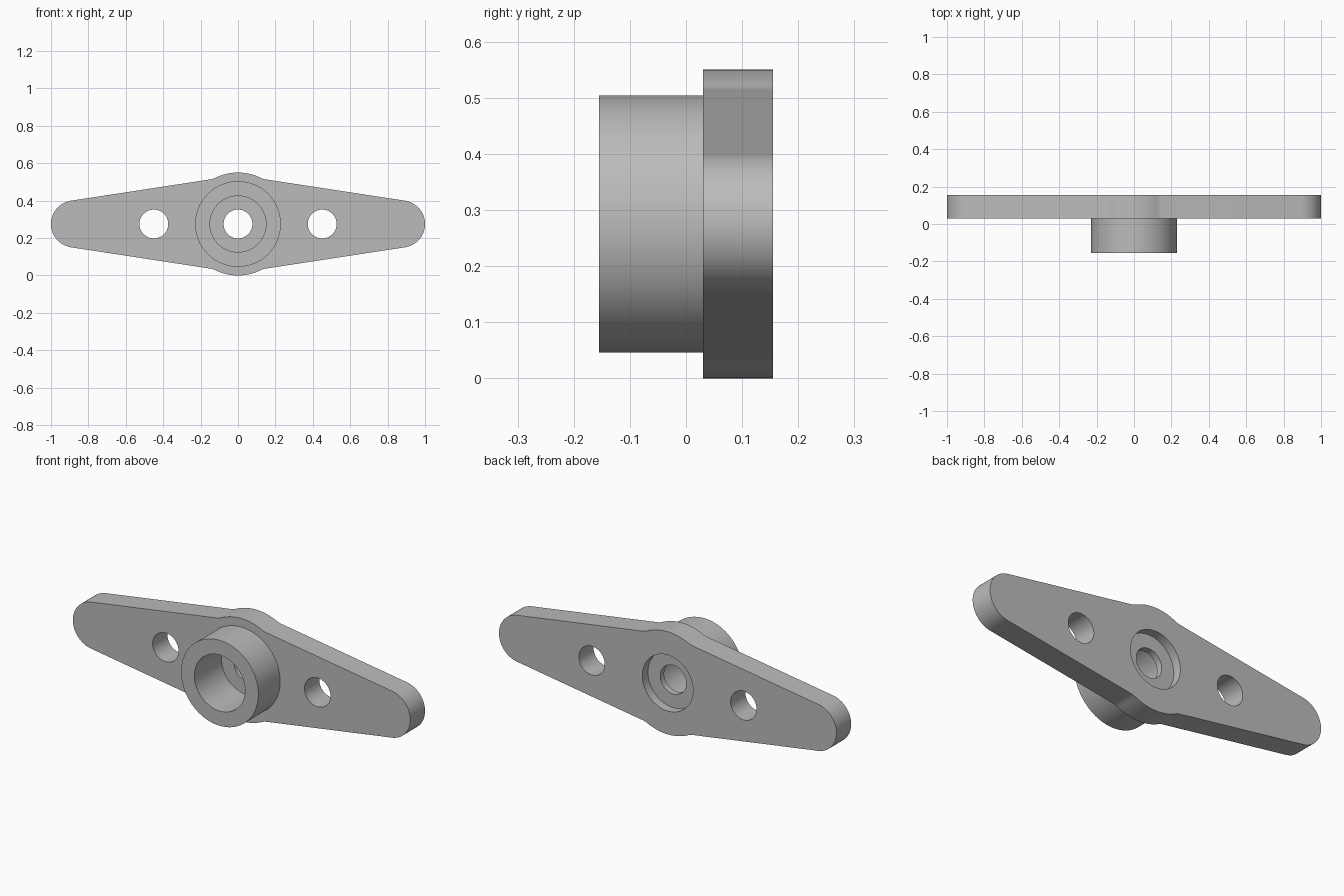
import bpy
import bmesh
from math import sin, cos, sqrt, atan2, pi, radians
from mathutils import Matrix

cube = bpy.data.objects.get("Cube")
if cube:
    bpy.data.objects.remove(cube)

CENTER_Z = 0.275
PLATE_FRONT, BACK, BOSS_FRONT = 0.03, 0.155, -0.155

grey = bpy.data.materials.new("plain grey")
grey.use_nodes = True
grey.diffuse_color = (0.5, 0.5, 0.5, 1)
grey.node_tree.nodes["Principled BSDF"].inputs["Base Color"].default_value = (0.5, 0.5, 0.5, 1)


def finish(name, bm):
    bmesh.ops.recalc_face_normals(bm, faces=bm.faces)
    mesh = bpy.data.meshes.new(name)
    bm.to_mesh(mesh)
    bm.free()
    mesh.materials.append(grey)
    obj = bpy.data.objects.new(name, mesh)
    bpy.context.collection.objects.link(obj)
    return obj


def cylinder(name, radius, y0, y1, x=0):
    """Cylinder lying along y."""
    bm = bmesh.new()
    place = Matrix.Translation((x, (y0 + y1) / 2, CENTER_Z)) @ Matrix.Rotation(pi / 2, 4, "X")
    bmesh.ops.create_cone(bm, cap_ends=True, segments=96, radius1=radius,
                          radius2=radius, depth=y1 - y0, matrix=place)
    return finish(name, bm)


def arc(cx, cz, radius, start, end, steps):
    return [(cx + radius * cos(start + (end - start) * i / steps),
             cz + radius * sin(start + (end - start) * i / steps))
            for i in range(steps + 1)]


def combine(target, tool, operation):
    mod = target.modifiers.new(operation, "BOOLEAN")
    mod.operation, mod.object, mod.solver = operation, tool, "EXACT"
    bpy.context.view_layer.objects.active = target
    bpy.ops.object.modifier_apply(modifier=mod.name)
    bpy.data.objects.remove(tool)


# Outline quarter: round tip, tapered edge, concave fillet, round hub
hub_r, tip_r, fillet_r, taper = 0.275, 0.126, 0.1, radians(8.7)
tip_x = 1 - tip_r
normal = pi / 2 - taper
edge_dist = tip_r + tip_x * sin(taper)
along = sqrt((hub_r + fillet_r) ** 2 - (edge_dist + fillet_r) ** 2)
fx = (edge_dist + fillet_r) * cos(normal) + along * cos(taper)
fz = (edge_dist + fillet_r) * sin(normal) - along * sin(taper)
hub_angle = atan2(fz, fx)
quarter = (arc(tip_x, 0, tip_r, 0, normal, 20)
           + arc(fx, fz, fillet_r, normal - pi, hub_angle - pi, 8)
           + arc(0, 0, hub_r, hub_angle, pi / 2, 12)[1:])
half = quarter + [(-x, z) for x, z in reversed(quarter[:-1])]
outline = half + [(x, -z) for x, z in reversed(half[1:-1])]

# Tapered plate
bm = bmesh.new()
face = bm.faces.new([bm.verts.new((x, PLATE_FRONT, z + CENTER_Z)) for x, z in outline])
side = bmesh.ops.extrude_face_region(bm, geom=[face])["geom"]
bmesh.ops.translate(bm, vec=(0, BACK - PLATE_FRONT, 0),
                    verts=[v for v in side if isinstance(v, bmesh.types.BMVert)])
body = finish("lever_plate_with_boss", bm)

# Front boss, then its bore, the shallow back recess and the through holes
combine(body, cylinder("boss", 0.229, BOSS_FRONT, 0.06), "UNION")
combine(body, cylinder("front_bore", 0.15, -0.3, 0.075), "DIFFERENCE")
combine(body, cylinder("back_recess", 0.15, 0.108, 0.3), "DIFFERENCE")
for x in (-0.45, 0, 0.45):
    combine(body, cylinder("through_hole", 0.077, -0.4, 0.4, x), "DIFFERENCE")

bpy.ops.object.select_all(action="DESELECT")
body.select_set(True)
bpy.context.view_layer.objects.active = body
bpy.ops.object.shade_smooth_by_angle(angle=radians(30))
